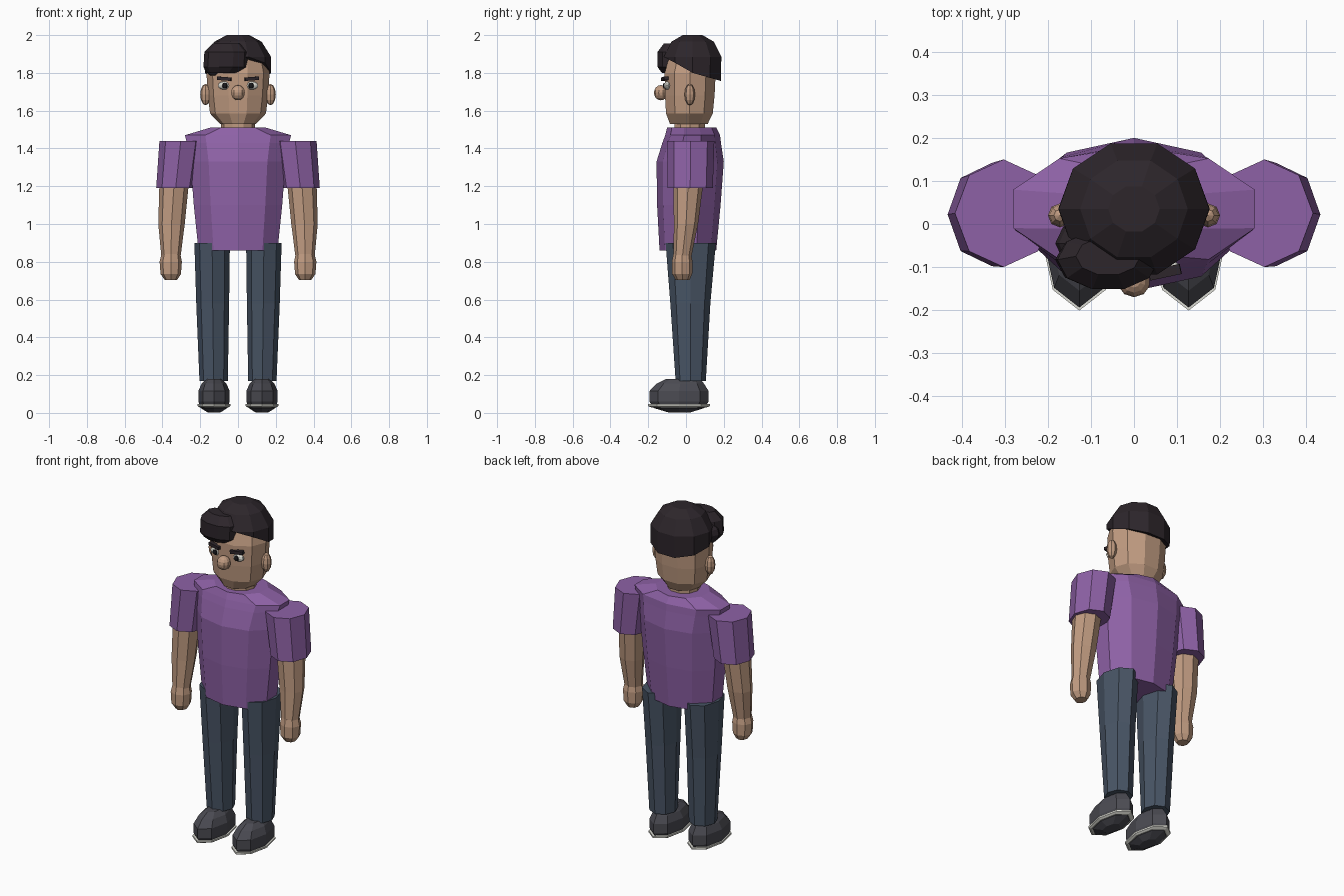
import bpy, bmesh
from math import sin, cos, radians, pi
from mathutils import Matrix

if "Cube" in bpy.data.objects:
    bpy.data.objects.remove(bpy.data.objects["Cube"])


def mat(name, r, g, b):
    m = bpy.data.materials.new(name)
    m.diffuse_color = (r, g, b, 1)
    m.use_nodes = True
    m.node_tree.nodes["Principled BSDF"].inputs["Base Color"].default_value = m.diffuse_color
    return m


PURPLE = mat("shirt_purple", .27, .12, .38)
SKIN = mat("skin", .53, .33, .22)
DENIM = mat("trouser_blue", .065, .09, .13)
HAIR = mat("hair_dark", .026, .019, .024)
SHOE = mat("shoe_grey", .07, .07, .085)
WHITE = mat("off_white", .72, .72, .66)
BLACK = mat("black", .01, .01, .012)


def finish(name, bm, material):
    bmesh.ops.recalc_face_normals(bm, faces=bm.faces)
    me = bpy.data.meshes.new(name)
    bm.to_mesh(me)
    bm.free()
    me.materials.append(material)
    ob = bpy.data.objects.new(name, me)
    bpy.context.collection.objects.link(ob)
    return ob


def loft(name, rings, n, material, phase=0, side=1, shape=None):
    """Stack elliptical rings (cx, cy, z, rx, ry); shape() may move ring 0 vertically."""
    bm = bmesh.new()
    loops = []
    for k, (cx, cy, z, rx, ry) in enumerate(rings):
        loop = []
        for i in range(n):
            a = radians(phase) + 2 * pi * i / n
            zz = shape(sin(a)) if shape and k == 0 else z
            loop.append(bm.verts.new((side * (cx + rx * cos(a)), cy + ry * sin(a), zz)))
        loops.append(loop)
    for a, b in zip(loops, loops[1:]):
        for i in range(n):
            j = (i + 1) % n
            bm.faces.new((a[i], a[j], b[j], b[i]))
    bm.faces.new(loops[0])
    bm.faces.new(loops[-1])
    return finish(name, bm, material)


def blob(name, loc, scale, material, u=10, v=6, roll=0):
    bm = bmesh.new()
    m = (Matrix.Translation(loc) @ Matrix.Rotation(roll, 4, 'Z')
         @ Matrix.Diagonal((*scale, 1)))
    bmesh.ops.create_uvsphere(bm, u_segments=u, v_segments=v, radius=1, matrix=m)
    return finish(name, bm, material)


# Shirt body
loft("shirt", [(0, .01, .86, .22, .15), (0, .015, 1.10, .246, .168),
               (0, .022, 1.33, .265, .178), (0, .03, 1.43, .285, .155),
               (0, .035, 1.47, .295, .145), (0, .03, 1.51, .155, .13)],
     10, PURPLE, 90)

# Neck and head
loft("neck", [(0, .02, 1.48, .09, .085), (0, .02, 1.56, .09, .085)], 10, SKIN)
loft("head", [(0, .015, 1.53, .095, .105), (0, .018, 1.585, .148, .13),
              (0, .02, 1.68, .16, .138), (0, .022, 1.80, .167, .142),
              (0, .03, 1.90, .145, .12)], 10, SKIN)
blob("nose", (0, -.133, 1.695), (.038, .037, .04), SKIN, 10, 8)


# Hair cap: rim is low at the back and high over the forehead
def rim(s):
    return 1.80 - .045 * s if s > -.1 else 1.80 - .09 * s


loft("hair", [(0, .035, 1.78, .176, .157), (0, .035, 1.885, .175, .16),
              (0, .035, 1.965, .125, .118), (0, .035, 2.0, .06, .055)],
     10, HAIR, shape=rim)
# Swept fringe
loft("fringe", [(-.075, -.08, 1.80, .085, .05), (-.065, -.083, 1.83, .118, .07),
                (-.06, -.083, 1.91, .118, .072), (-.06, -.075, 1.955, .075, .045)],
     10, HAIR)
blob("fringe_side", (-.12, -.045, 1.84), (.063, .055, .06), HAIR, 8, 6)

for s, tag in ((1, "left"), (-1, "right")):
    # Face details
    blob(f"{tag}_ear", (s * .172, .02, 1.685), (.028, .028, .057), SKIN, 8, 6)
    blob(f"{tag}_eye", (s * .072, -.1, 1.733), (.036, .018, .022), WHITE, 10, 6)
    blob(f"{tag}_pupil", (s * .07, -.114, 1.732), (.015, .009, .016), BLACK, 8, 6)
    bm = bmesh.new()
    bmesh.ops.create_cube(bm, size=1, matrix=Matrix.Translation((s * .072, -.112, 1.769))
                          @ Matrix.Rotation(s * radians(12), 4, 'Z')
                          @ Matrix.Rotation(-s * radians(4), 4, 'Y')
                          @ Matrix.Diagonal((.074, .024, .018, 1)))
    finish(f"{tag}_eyebrow", bm, HAIR)

    # Sleeve, arm and hand
    loft(f"{tag}_sleeve", [(.33, .022, 1.19, .103, .12), (.303, .025, 1.44, .113, .125)],
         8, PURPLE, side=s)
    loft(f"{tag}_arm", [(.355, -.02, .82, .05, .047), (.352, 0, 1.0, .07, .064),
                        (.338, .012, 1.22, .078, .08)], 8, SKIN, side=s)
    loft(f"{tag}_hand", [(.355, -.018, .703, .032, .036), (.356, -.02, .735, .054, .053),
                         (.356, -.02, .80, .059, .055), (.355, -.02, .84, .05, .047)],
         8, SKIN, side=s)

    # Trouser leg
    loft(f"{tag}_leg", [(.129, .025, .17, .075, .08), (.134, .023, .58, .087, .106),
                        (.137, .025, .90, .094, .133)], 8, DENIM, side=s)

    # Shoe with a thin pale sole
    loft(f"{tag}_shoe", [(.127, -.035, .003, .035, .06), (.127, -.037, .026, .07, .135),
                         (.127, -.037, .06, .083, .157), (.127, -.037, .115, .083, .157),
                         (.127, -.03, .155, .066, .125), (.127, -.015, .18, .04, .09)],
         8, SHOE, side=s)
    loft(f"{tag}_sole", [(.127, -.037, .028, .075, .145), (.127, -.037, .036, .087, .164),
                         (.127, -.037, .046, .087, .164)], 8, WHITE, side=s)
